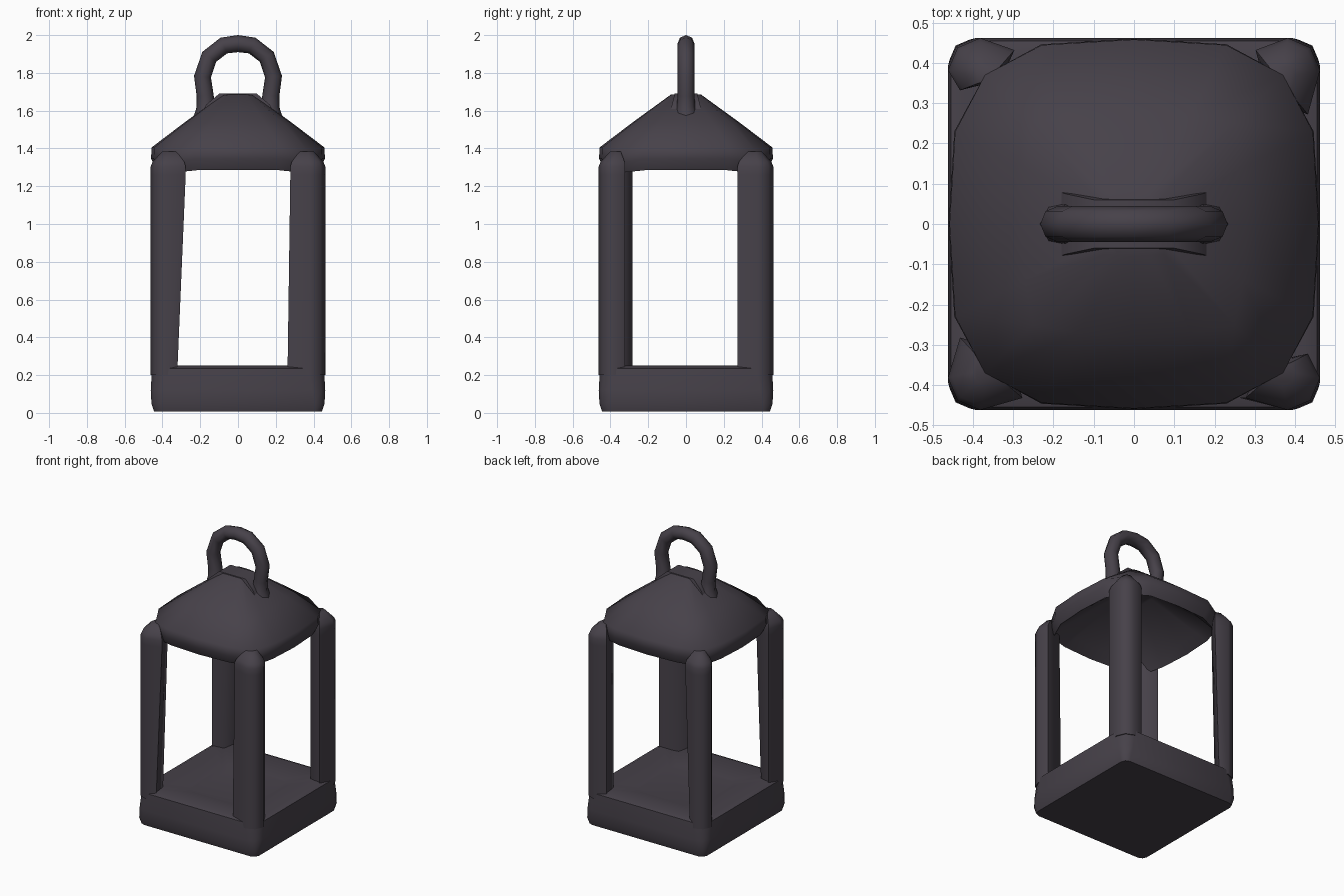
import bpy, bmesh, math

cube = bpy.data.objects.get("Cube")
if cube:
    bpy.data.objects.remove(cube)

COLOUR = (0.062, 0.053, 0.067, 1)
iron = bpy.data.materials.new("dark_iron")
iron.use_nodes = True
iron.diffuse_color = COLOUR
bsdf = iron.node_tree.nodes["Principled BSDF"]
bsdf.inputs["Base Color"].default_value = COLOUR
bsdf.inputs["Roughness"].default_value = 0.7


def finish(obj, angle):
    obj.data.materials.append(iron)
    bpy.ops.object.select_all(action="DESELECT")
    obj.select_set(True)
    bpy.context.view_layer.objects.active = obj
    bpy.ops.object.shade_smooth_by_angle(angle=math.radians(angle))


def loft(name, rings, angle=60):
    """Skin equal-length rings of points and cap both ends."""
    bm = bmesh.new()
    loops = [[bm.verts.new(p) for p in ring] for ring in rings]
    for low, high in zip(loops, loops[1:]):
        for i in range(len(low)):
            j = (i + 1) % len(low)
            bm.faces.new((low[i], low[j], high[j], high[i]))
    bm.faces.new(loops[0])
    bm.faces.new(loops[-1])
    bmesh.ops.recalc_face_normals(bm, faces=bm.faces)
    mesh = bpy.data.meshes.new(name)
    bm.to_mesh(mesh)
    bm.free()
    obj = bpy.data.objects.new(name, mesh)
    bpy.context.collection.objects.link(obj)
    finish(obj, angle)


def four_fold(points, z):
    """Repeat one quadrant's outline points by quarter turns."""
    ring = [(x, y, z) for x, y in points]
    out = []
    for _ in range(4):
        out += ring
        ring = [(-y, x, h) for x, y, h in ring]
    return out


# Base: block with softened corners and a shallow dished floor
def base_ring(half, cut, z):
    mid = half - cut * 0.3
    return four_fold([(half, half - cut), (mid, mid), (half - cut, half)], z)


loft("base", [base_ring(0.445, 0.04, 0.008), base_ring(0.458, 0.05, 0.05),
              base_ring(0.462, 0.07, 0.12), base_ring(0.455, 0.08, 0.235),
              base_ring(0.42, 0.08, 0.25), base_ring(0.24, 0.08, 0.215)], 50)


# Corner posts: rounded outside, blunt point toward the middle
def post_ring(sx, sy, wx, wy, z, shrink=1.0):
    edge, cut, mid, pivot = 0.462, 0.08, 0.438, 0.36
    section = [(edge, edge - cut), (mid, mid), (edge - cut, edge),
               (edge - wx, edge - 0.03), (edge - wx * 0.8, edge - wy * 0.8),
               (edge - 0.03, edge - wy)]
    return [(sx * (pivot + (x - pivot) * shrink),
             sy * (pivot + (y - pivot) * shrink), z) for x, y in section]


# name, side signs, x width at foot and head, y depth
posts = [("front_left_post", 1, -1, 0.20, 0.185, 0.14),
         ("back_left_post", 1, 1, 0.16, 0.16, 0.19),
         ("back_right_post", -1, 1, 0.13, 0.165, 0.13),
         ("front_right_post", -1, -1, 0.14, 0.185, 0.18)]
for name, sx, sy, foot, head, depth in posts:
    loft(name, [post_ring(sx, sy, foot, depth, 0.20),
                post_ring(sx, sy, head, depth, 1.26),
                post_ring(sx, sy, head, depth, 1.305),
                post_ring(sx, sy, head, depth, 1.33, 0.9),
                post_ring(sx, sy, head, depth, 1.385, 0.4)])


# Roof: hollow hipped cap with bowed eaves and tucked corners
def roof_ring(half, corner, z, corner_z):
    side = half * 0.5
    ring = four_fold([(half, 0), (half * 0.97, side), (corner, corner),
                      (side, half * 0.97)], z)
    return [(x, y, corner_z if i % 4 == 2 else h)
            for i, (x, y, h) in enumerate(ring)]


loft("roof", [roof_ring(0.10, 0.09, 1.54, 1.54), roof_ring(0.37, 0.33, 1.33, 1.33),
              roof_ring(0.43, 0.36, 1.285, 1.27), roof_ring(0.46, 0.37, 1.345, 1.32),
              roof_ring(0.458, 0.37, 1.405, 1.385), roof_ring(0.28, 0.25, 1.54, 1.525),
              roof_ring(0.08, 0.075, 1.685, 1.68)])

# Carrying ring: tube bent into a loop with flared feet
half_path = [(0.17, 1.56, 1.5), (0.17, 1.62, 1.1), (0.174, 1.68, 1),
             (0.188, 1.78, 1), (0.152, 1.885, 1), (0.075, 1.945, 1)]
path = half_path + [(0, 1.955, 1)] + [(-x, z, r) for x, z, r in reversed(half_path)]
curve = bpy.data.curves.new("carrying_ring", "CURVE")
curve.dimensions = "3D"
curve.bevel_depth = 0.045
curve.bevel_resolution = 2
curve.use_fill_caps = True
spline = curve.splines.new("POLY")
spline.points.add(len(path) - 1)
for point, (x, z, r) in zip(spline.points, path):
    point.co = (x, 0, z, 1)
    point.radius = r
ring = bpy.data.objects.new("carrying_ring", curve)
bpy.context.collection.objects.link(ring)
bpy.ops.object.select_all(action="DESELECT")
ring.select_set(True)
bpy.context.view_layer.objects.active = ring
bpy.ops.object.convert(target="MESH")
finish(bpy.context.view_layer.objects.active, 60)

# Saddle: low ridge between the ring's feet
corners = ((1, 1), (-1, 1), (-1, -1), (1, -1))
loft("ring_saddle", [[(sx * w, sy * d, z) for sx, sy in corners]
                     for w, d, z in ((0.2, 0.085, 1.57), (0.17, 0.075, 1.63),
                                     (0.1, 0.06, 1.69))])
